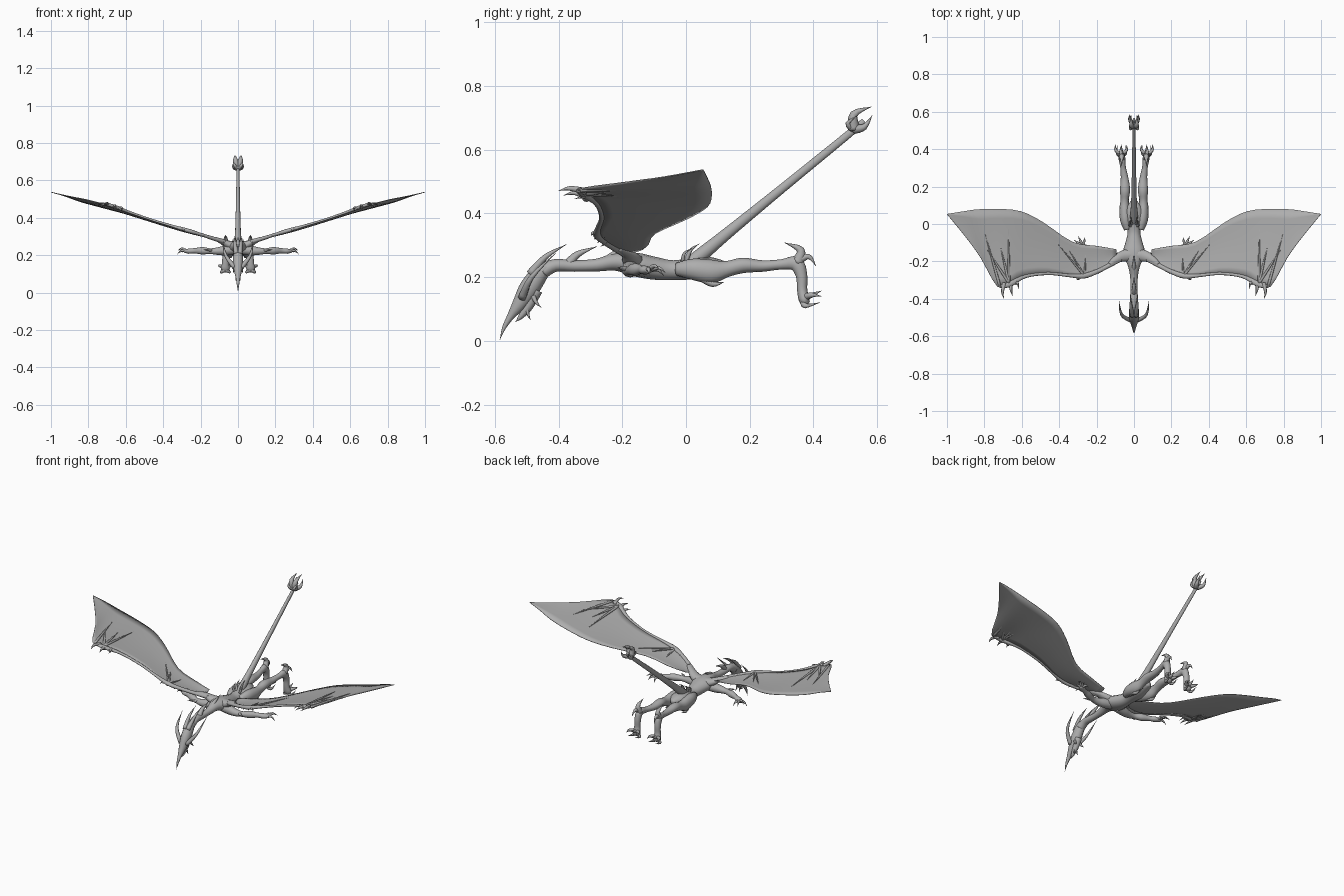
import bpy, bmesh, math
from mathutils import Vector

grey = bpy.data.materials.new("stone grey")
grey.diffuse_color = (0.42, 0.42, 0.42, 1)
X, Y, Z = Vector((1, 0, 0)), Vector((0, 1, 0)), Vector((0, 0, 1))


def finish(name, bm, mirror):
    me = bpy.data.meshes.new(name)
    bmesh.ops.recalc_face_normals(bm, faces=bm.faces)
    bm.to_mesh(me)
    bm.free()
    me.materials.append(grey)
    ob = bpy.data.objects.new(name, me)
    bpy.context.collection.objects.link(ob)
    for p in me.polygons:
        p.use_smooth = True
    if mirror:
        ob.modifiers.new("Mirror", 'MIRROR').use_mirror_merge = False
    return ob


def spline(pts, i, t):
    """Catmull-Rom value between rows i and i + 1."""
    n = len(pts) - 1
    rows = zip(pts[max(i - 1, 0)], pts[i], pts[i + 1], pts[min(i + 2, n)])
    return [0.5 * (2 * b + (c - a) * t + (2 * a - 5 * b + 4 * c - d) * t * t
                   + (3 * b - a - 3 * c + d) * t ** 3) for a, b, c, d in rows]


def tube(name, pts, ref=X, mirror=False, sides=12, steps=4):
    """Loft ellipses along a path: x, y, z, radius along ref, radius across."""
    rows = [spline(pts, i, s / steps) for i in range(len(pts) - 1) for s in range(steps)]
    rows.append(list(pts[-1]))
    cs = [Vector(r[:3]) for r in rows]
    bm, rings = bmesh.new(), []
    for k, r in enumerate(rows):
        t = (cs[min(k + 1, len(cs) - 1)] - cs[max(k - 1, 0)]).normalized()
        u = (ref - t * ref.dot(t)).normalized()
        v = t.cross(u)
        a, b = max(r[3], 0.0008), max(r[4], 0.0008)
        rings.append([bm.verts.new(cs[k] + u * a * math.cos(j * math.tau / sides)
                                   + v * b * math.sin(j * math.tau / sides))
                      for j in range(sides)])
    for p, q in zip(rings, rings[1:]):
        for j in range(sides):
            bm.faces.new((p[j], p[j - 1], q[j - 1], q[j]))
    bm.faces.new(rings[0])
    bm.faces.new(rings[-1])
    return finish(name, bm, mirror)


def spike(name, a, b, c, r, ref=X, mirror=True):
    """Curved claw or horn through three points, tapering to a tip."""
    tube(name, [(*a, r, r), (*b, r * .65, r * .65), (*c, 0, 0)], ref, mirror, 8)


# torso and neck
tube("torso", [(0, .13, .235, .012, .012), (0, .08, .235, .045, .028), (0, .03, .228, .052, .034),
               (0, -.04, .222, .034, .031), (0, -.10, .228, .046, .036), (0, -.16, .24, .06, .037),
               (0, -.22, .248, .034, .028), (0, -.28, .238, .021, .02), (0, -.35, .235, .019, .018),
               (0, -.41, .237, .022, .02), (0, -.45, .217, .024, .022)])

# head, jaw and horns
tube("head", [(0, -.41, .24, .016, .016), (0, -.45, .222, .024, .026), (0, -.49, .168, .028, .032),
              (0, -.52, .12, .022, .024), (0, -.55, .078, .012, .012), (0, -.572, .04, .006, .006),
              (0, -.585, .002, 0, 0)])
tube("lower_jaw", [(0, -.47, .16, .02, .02), (0, -.495, .11, .016, .016),
                   (0, -.52, .075, .009, .008), (0, -.535, .06, 0, 0)])
spike("chin_barb", (.008, -.5, .1), (.01, -.495, .08), (.012, -.488, .065), .006)
spike("jaw_barb", (.016, -.48, .14), (.022, -.47, .12), (.026, -.455, .105), .008)
spike("cheek_horn", (.018, -.515, .135), (.066, -.485, .2), (.08, -.41, .275), .013, Y)
spike("brow_horn", (.01, -.49, .21), (.016, -.44, .265), (.018, -.375, .303), .013)

# dorsal spines
for y in (-.37, -.255):
    spike("neck_spine", (0, y, .24), (0, y + .03, .272), (0, y + .09, .296), .016, X, False)
spike("rump_spine", (.012, .0, .25), (.016, .015, .285), (.016, .042, .305), .008)
spike("rump_barb", (.018, -.01, .25), (.026, -.005, .275), (.026, .018, .29), .007)

# tail with a crescent blade at the end
tube("tail", [(0, .0, .235, .02, .02), (0, .05, .272, .02, .022), (0, .13, .338, .015, .018),
              (0, .3, .477, .011, .014), (0, .5, .64, .008, .012), (0, .56, .69, .006, .01)])
spike("tail_upper_blade", (.004, .528, .665), (.014, .528, .712), (.016, .582, .735), .019)
spike("tail_lower_blade", (.004, .53, .665), (.022, .56, .672), (.022, .585, .708), .015)
spike("tail_barb", (.004, .525, .665), (.02, .508, .683), (.027, .535, .705), .011)

# hind legs
tube("hind_leg", [(.035, -.03, .225, .018, .02), (.046, .02, .225, .028, .033), (.05, .08, .218, .028, .037),
                  (.05, .13, .226, .022, .025), (.048, .18, .237, .027, .024), (.05, .24, .235, .021, .018),
                  (.058, .30, .24, .015, .016), (.064, .345, .242, .018, .023),
                  (.066, .363, .205, .018, .018), (.067, .365, .16, .018, .016),
                  (.068, .372, .128, .024, .017), (.068, .382, .115, .014, .01)], X, True)
spike("knee_spur", (.05, .05, .2), (.055, .085, .178), (.055, .12, .185), .014)
spike("heel_spur", (.064, .35, .245), (.066, .36, .285), (.066, .31, .308), .019)
spike("ankle_claw", (.066, .35, .25), (.07, .385, .265), (.074, .408, .235), .013)
for x in (.04, .068, .098):
    spike("toe", (.068, .37, .135), (x, .395, .144), (x, .425, .157 if x == .068 else .14), .012)
for x in (.045, .09):
    spike("lower_toe", (.068, .37, .125), (x, .375, .11), (x, .42, .12), .012)

# forelegs reaching sideways
tube("foreleg", [(.02, -.17, .23, .026, .03), (.07, -.175, .225, .026, .026), (.11, -.18, .222, .02, .022),
                 (.15, -.175, .222, .015, .016), (.19, -.16, .224, .02, .019), (.23, -.142, .224, .014, .013),
                 (.26, -.128, .222, .014, .018), (.285, -.115, .222, .009, .012)], Z, True)
spike("elbow_spur", (.14, -.18, .225), (.155, -.2, .228), (.185, -.215, .23), .01, Z)
for tip in ((.325, -.115, .205), (.322, -.085, .225), (.298, -.065, .215), (.262, -.07, .205)):
    root = Vector((.272, -.12, .222))
    mid = root.lerp(Vector(tip), .6) + Z * .012
    spike("finger_claw", root, mid, tip, .009, Z)

# wing membrane: leading and trailing edge stations
edges = [(.09, -.2, .28, .095, -.135, .288), (.2, -.255, .312, .2, -.117, .305),
         (.3, -.283, .34, .33, -.095, .338), (.46, -.265, .39, .49, .012, .387),
         (.6, -.285, .437, .605, .068, .422), (.66, -.325, .462, .73, .081, .455),
         (.73, -.335, .478, .84, .078, .485), (.82, -.18, .50, .91, .068, .51),
         (.9, -.07, .515, .955, .061, .525), (.998, .05, .537, 1, .054, .537)]


def on_wing(i, t, v):
    s = spline(edges, i, t)
    p = Vector(s[:3]).lerp(Vector(s[3:]), v)
    p.z -= .006 * math.sin(math.pi * v) * min(1, (len(edges) - 1 - i - t) / 3)
    return p


bm, cols, N = bmesh.new(), [], 8
for i in range(len(edges) - 1):
    for k in range(3 if i < len(edges) - 2 else 4):
        cols.append([bm.verts.new(on_wing(i, k / 3, j / N)) for j in range(N + 1)])
for p, q in zip(cols, cols[1:]):
    for j in range(N):
        bm.faces.new((p[j], q[j], q[j + 1], p[j + 1]))
wing = finish("wing_membrane", bm, True)
solid = wing.modifiers.new("Thickness", 'SOLIDIFY')
solid.thickness, solid.offset = .003, 0

# wing arm, shoulder and finger bones
tube("wing_shoulder", [(0, -.165, .245, .03, .035), (.05, -.17, .256, .022, .032), (.09, -.185, .276, .014, .022),
                       (.13, -.215, .29, .009, .013)], Z, True)
tube("wing_arm", [(.07, -.185, .27, .012, .015), (.14, -.225, .292, .01, .012), (.2, -.255, .311, .009, .012),
                  (.27, -.278, .332, .011, .014), (.35, -.275, .356, .007, .009), (.46, -.265, .389, .006, .008),
                  (.58, -.28, .43, .007, .009), (.66, -.32, .46, .01, .015), (.71, -.335, .474, .006, .01)], Z, True)
for i, t, v in ((4, .6, .75), (5, .2, .55), (5, .9, .72), (6, .1, .5)):
    tip = on_wing(i, t, v)
    root = on_wing(5, .1 if i < 5 or t < .5 else .8, .03)
    spike("wing_finger", root, root.lerp(tip, .5) + Z * .002, tip, .008, Z)
for i, t, v in ((2, .2, .75), (2, .6, .75), (1, .5, .7)):
    root, tip = Vector((.265, -.278, .332)), on_wing(i, t, v)
    spike("wing_elbow_rib", root, root.lerp(tip, .5), tip, .006, Z)

# claws at the wing wrist and barbs at the wing elbow
for x, y in ((.615, -.35), (.65, -.385), (.695, -.4)):
    r = Vector((x + (.69 - x) * .25, -.315, .25 + .315 * x))
    spike("wrist_claw", r, (x + .008, y + .035, r.z + .01), (x, y, r.z + .002), .011, Z)
for x in (.17, .21, .25, .285):
    z = .253 + .29 * x
    spike("wing_barb", (x, -.23 - (x - .16) * .4, z), (x + .012, -.25 - (x - .16) * .35, z + .002),
          (x + .024, -.268 - (x - .17) * .25, z - .006), .008, Z)
